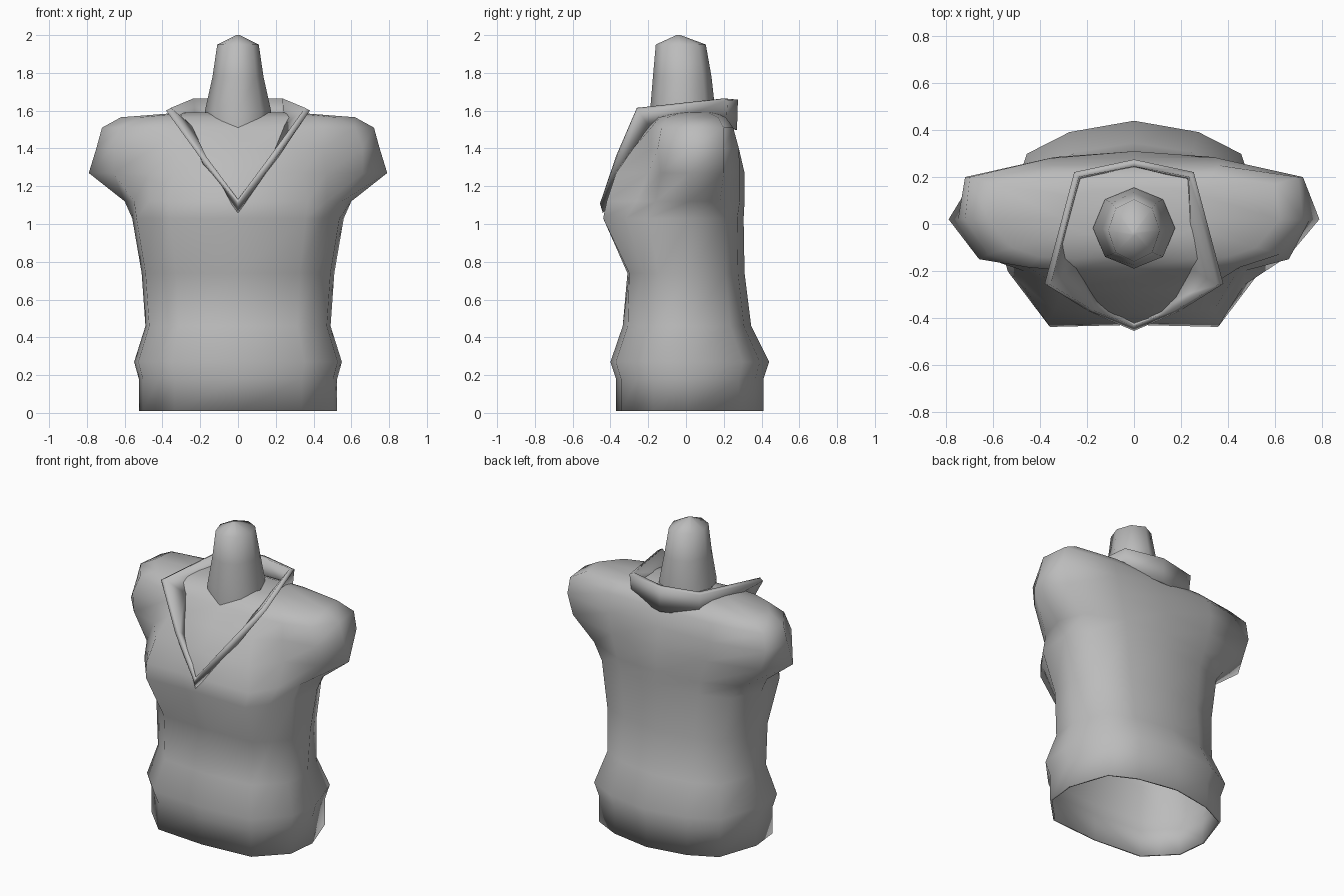
import bpy, bmesh
from math import cos, sin, pi, radians

cube = bpy.data.objects.get("Cube")
if cube:
    bpy.data.objects.remove(cube, do_unlink=True)

grey = bpy.data.materials.new("plain_grey")
grey.use_nodes = True
COLOUR = (0.5, 0.5, 0.5, 1)
grey.diffuse_color = COLOUR
grey.node_tree.nodes["Principled BSDF"].inputs["Base Color"].default_value = COLOUR


def loft(name, rings, cap_start=False, cap_end=False, angle=60):
    """Bridge a list of closed point rings into one smooth-shaded object."""
    bm = bmesh.new()
    rows = [[bm.verts.new(p) for p in ring] for ring in rings]
    count = len(rows[0])
    for lower, upper in zip(rows, rows[1:]):
        for i in range(count):
            j = (i + 1) % count
            bm.faces.new((lower[i], lower[j], upper[j], upper[i]))
    if cap_start:
        bm.faces.new(rows[0])
    if cap_end:
        bm.faces.new(rows[-1])
    bmesh.ops.recalc_face_normals(bm, faces=bm.faces)
    mesh = bpy.data.meshes.new(name)
    bm.to_mesh(mesh)
    bm.free()
    mesh.materials.append(grey)
    obj = bpy.data.objects.new(name, mesh)
    bpy.context.collection.objects.link(obj)
    bpy.ops.object.select_all(action='DESELECT')
    obj.select_set(True)
    bpy.context.view_layer.objects.active = obj
    bpy.ops.object.shade_smooth_by_angle(angle=radians(angle))
    return obj


def mirrored(half):
    """Complete a half ring that starts and ends on x = 0."""
    return half + [(-x, y, z) for x, y, z in half[-2:0:-1]]


def thicken(obj, thickness, offset):
    modifier = obj.modifiers.new("thickness", 'SOLIDIFY')
    modifier.thickness = thickness
    modifier.offset = offset


def waist_ring(z, width, front, back, corner):
    """Half ring of the trunk below the arms, from centre front to centre back."""
    outline = [(0, front), (.64 * width, front * corner),
               (.8 * width, front * (corner + .47) / 2), (.96 * width, front * .47),
               (width, .02), (.83 * width, back * .68), (.5 * width, back * .89), (0, back)]
    return mirrored([(x, y, z) for x, y in outline])


def shoulder_ring(z, outline):
    return mirrored([(x, y, z) for x, y in outline])


# Trunk: height, half width, front, back, front corner fullness
trunk = [(.01, .525, -.37, .41, .93), (.18, .525, -.37, .41, .93), (.27, .55, -.4, .44, .93),
         (.46, .49, -.335, .345, .92), (.74, .51, -.31, .31, .97), (1.03, .56, -.43, .305, 1.02)]

# Shoulders and arm stumps: chest, armpit, arm front, tip, arm back, back
shoulders = [
    (1.12, [(0, -.415), (.37, -.42), (.47, -.26), (.55, -.16),
            (.6, .02), (.54, .18), (.3, .285), (0, .31)]),
    (1.27, [(0, -.375), (.34, -.37), (.47, -.2), (.66, -.135),
            (.79, .02), (.68, .2), (.34, .285), (0, .31)]),
    (1.4, [(0, -.28), (.3, -.28), (.45, -.185), (.66, -.15),
           (.75, .02), (.72, .2), (.36, .28), (0, .28)]),
    (1.51, [(0, -.19), (.27, -.2), (.45, -.185), (.62, -.13),
            (.72, .02), (.7, .2), (.36, .25), (0, .25)]),
    (1.565, [(0, -.13), (.25, -.15), (.4, -.14), (.52, -.1),
             (.62, .02), (.6, .17), (.33, .21), (0, .21)]),
    (1.59, [(0, -.05), (.15, -.05), (.2, -.04), (.25, -.02),
            (.3, .02), (.28, .12), (.15, .15), (0, .15)])]

torso = loft("torso", [waist_ring(*r) for r in trunk] + [shoulder_ring(*r) for r in shoulders],
             cap_end=True)
thicken(torso, .012, -1)

# Neck: height, half width, front, back
NECK = [(1.48, .17, -.19, .15), (1.6, .175, -.19, .155), (1.78, .135, -.175, .135),
        (1.95, .11, -.16, .105), (2, .01, -.05, -.03)]


def neck_ring(z, width, front, back):
    angles = [i * pi / 4 for i in range(8)]
    return [(width * sin(a), (front + back) / 2 - cos(a) * (back - front) / 2, z) for a in angles]


loft("neck", [neck_ring(*r) for r in NECK], cap_start=True, cap_end=True)

# Collar: flared V-shaped band standing off the chest
base = [(0, -.42, 1.08), (.155, -.32, 1.32), (.245, -.19, 1.52), (.225, .19, 1.52), (0, .24, 1.5)]
rim = [(0, -.435, 1.13), (.17, -.37, 1.36), (.355, -.26, 1.615), (.235, .2, 1.665), (0, .245, 1.66)]
collar = loft("collar", [mirrored(base), mirrored(rim)], angle=20)
thicken(collar, .03, 1)
